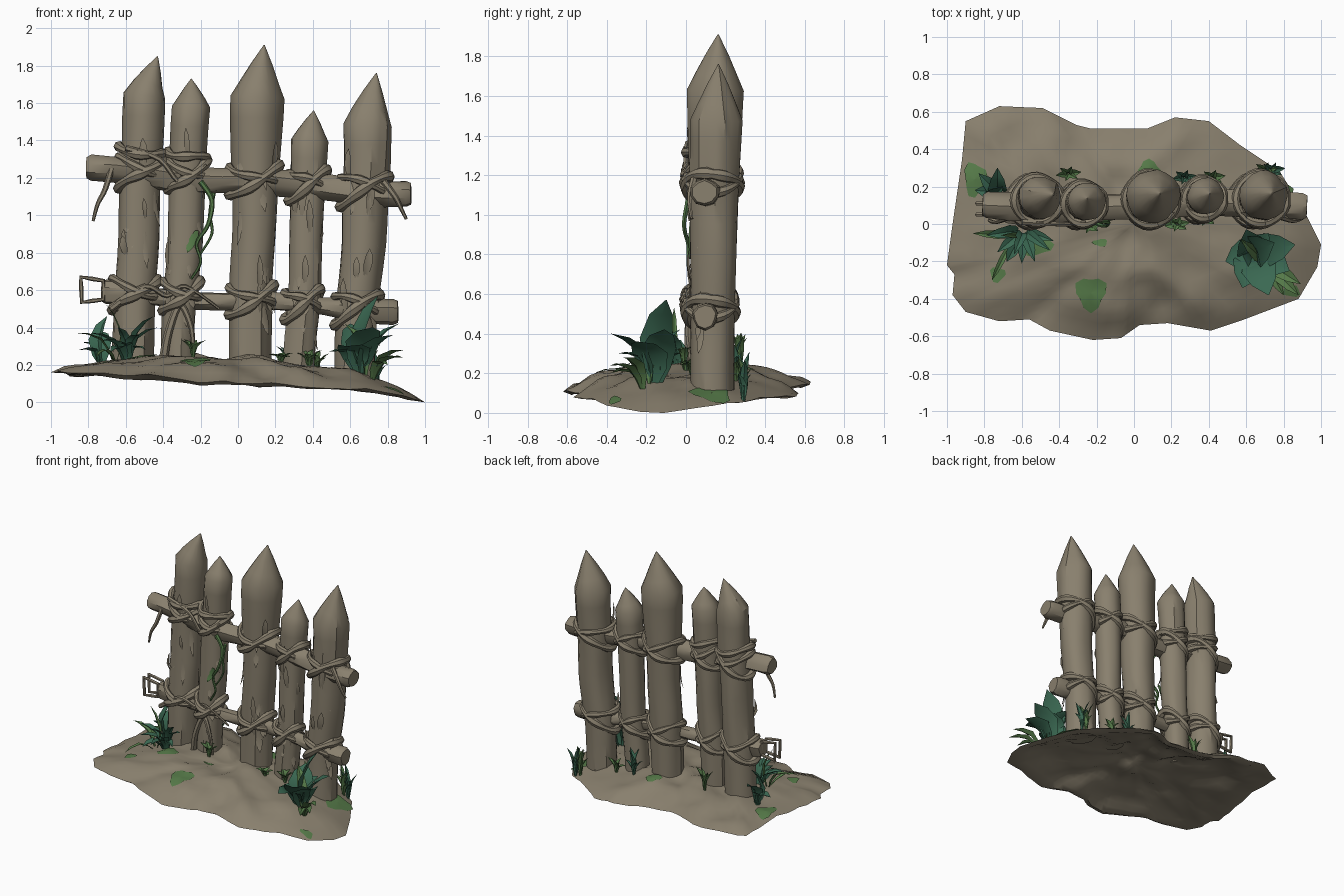
import bpy, bmesh, math, random
from mathutils import Vector, noise

if "Cube" in bpy.data.objects:
    bpy.data.objects.remove(bpy.data.objects["Cube"])

random.seed(4)
V = Vector


def material(name, rgb):
    m = bpy.data.materials.new(name)
    m.diffuse_color = (*rgb, 1)
    m.use_nodes = True
    m.node_tree.nodes["Principled BSDF"].inputs["Base Color"].default_value = m.diffuse_color
    return m


WOOD = material("weathered_brown", (0.25, 0.215, 0.155))
DARK = material("deep_green", (0.043, 0.14, 0.085))
LIGHT = material("moss_green", (0.092, 0.195, 0.066))


def finish(name, bm, mat, angle=35):
    bmesh.ops.recalc_face_normals(bm, faces=bm.faces)
    me = bpy.data.meshes.new(name)
    bm.to_mesh(me)
    bm.free()
    me.materials.append(mat)
    ob = bpy.data.objects.new(name, me)
    bpy.context.collection.objects.link(ob)
    bpy.ops.object.select_all(action='DESELECT')
    ob.select_set(True)
    bpy.context.view_layer.objects.active = ob
    bpy.ops.object.shade_smooth_by_angle(angle=math.radians(angle))
    return ob


def loft(name, pts, radii, sides, mat, closed=False, ref=V((0, 1, 0)), rough=0.0):
    """Sweep a round section along points."""
    bm, rings, n = bmesh.new(), [], len(pts)
    for i, p in enumerate(pts):
        a = pts[(i - 1) % n] if closed or i else p
        b = pts[(i + 1) % n] if closed or i < n - 1 else p
        t = (b - a).normalized()
        u = t.cross(ref).normalized()
        w = u.cross(t)
        ring = []
        for k in range(sides):
            ang = 2 * math.pi * k / sides
            d = u * math.cos(ang) + w * math.sin(ang)
            q = V((d.x * 2 + p.x * 3, d.y * 2 + p.y, p.z * 1.6 + d.z * 2))
            ring.append(bm.verts.new(p + d * (radii[i] * (1 + rough * noise.noise(q)))))
        rings.append(ring)
    for i in range(n if closed else n - 1):
        r0, r1 = rings[i], rings[(i + 1) % n]
        for k in range(sides):
            j = (k + 1) % sides
            bm.faces.new((r0[k], r0[j], r1[j], r1[k]))
    if not closed:
        bm.faces.new(rings[0])
        bm.faces.new(rings[-1])
    return finish(name, bm, mat)


def blade(bm, base, tip, width, bend=0.08, fold=0.25, side=None):
    """Pointed folded leaf from base to tip, arched upward."""
    base, tip = V(base), V(tip)
    d = tip - base
    s = (side or d.cross(V((0, 0, 1)))).normalized()
    up = s.cross(d).normalized()
    rows = []
    for t, w in ((0, .3), (.2, .75), (.5, 1), (.8, .7), (1, .03)):
        c = base + d * t + up * (bend * math.sin(math.pi * t))
        h = s * (width * w / 2)
        lift = up * (width * w * fold)
        rows.append([bm.verts.new(q) for q in (c - h + lift, c, c + h + lift)])
    for a, b in zip(rows, rows[1:]):
        for k in (0, 1):
            bm.faces.new((a[k], a[k + 1], b[k + 1], b[k]))


# Ground: thin domed shell with a ragged outline
OUT = [(-.90, .55), (-.72, .63), (-.49, .62), (-.31, .53), (-.23, .51), (.07, .51), (.22, .57),
       (.40, .55), (.57, .42), (.78, .28), (.91, .07), (1, -.11), (.98, -.23), (.88, -.40),
       (.59, -.51), (.41, -.57), (.18, -.53), (.03, -.54), (-.07, -.61), (-.22, -.62),
       (-.45, -.57), (-.56, -.51), (-.72, -.52), (-.90, -.47), (-.97, -.38), (-.96, -.27),
       (-1, -.22), (-.97, 0), (-.92, .34)]
RIM = []
for i, p in enumerate(OUT):
    q = OUT[(i + 1) % len(OUT)]
    RIM += [V(p).lerp(V(q), k / 3) for k in range(3)]
POLAR = sorted((math.atan2(p.y, p.x), p.length) for p in RIM)
POLAR = [(POLAR[-1][0] - 2 * math.pi, POLAR[-1][1])] + POLAR + [(POLAR[0][0] + 2 * math.pi, POLAR[0][1])]


def ground_z(x, y):
    a = math.atan2(y, x)
    rad = 1
    for (a0, r0), (a1, r1) in zip(POLAR, POLAR[1:]):
        if a0 <= a <= a1:
            rad = r0 + (r1 - r0) * (a - a0) / max(a1 - a0, 1e-6)
            break
    s = min(1, math.hypot(x, y) / rad)
    rim = .11 - .055 * x - .35 * max(0, x - .6) ** 2
    rim += .03 * noise.noise(V((x * 6, y * 6, 3))) * min(1, max(0, (.95 - x) * 3))
    bump = .03 * noise.noise(V((x * 4, y * 4, 0))) + .014 * noise.noise(V((x * 11, y * 11, 5)))
    return rim + (.125 + bump) * (1 - s ** 2.5)


bm = bmesh.new()
N, RINGS = len(RIM), 14
layers = []
for depth in (0, .035):
    grid = []
    for r in range(1, RINGS + 1):
        s = r / RINGS
        if r == RINGS and depth:
            grid.append(layers[0][-1])
            continue
        grid.append([bm.verts.new((p.x * s, p.y * s, max(0, ground_z(p.x * s, p.y * s) - depth))) for p in RIM])
    hub = bm.verts.new((0, 0, ground_z(0, 0) - depth))
    for k in range(N):
        j = (k + 1) % N
        bm.faces.new((hub, grid[0][k], grid[0][j]))
        for a, b in zip(grid, grid[1:]):
            bm.faces.new((a[k], b[k], b[j], a[j]))
    layers.append(grid)
finish("ground", bm, WOOD, 50)

# Moss patches draped on the ground
for n, (x, y, rx, ry) in enumerate([(-.23, -.37, .08, .09), (-.85, .24, .06, .09), (-.52, -.11, .08, .06),
                                    (.08, .29, .06, .05), (.84, -.36, .05, .03), (-.18, -.1, .04, .02),
                                    (.76, .13, .09, .1), (-.73, -.27, .04, .04)]):
    bm = bmesh.new()
    rows = []
    for s in (.01, .5, 1):
        row = []
        for k in range(12):
            a = math.pi * k / 6
            e = s * (1 + .2 * math.sin(3 * a + n))
            px, py = x + rx * e * math.cos(a), y + ry * e * math.sin(a)
            row.append(bm.verts.new((px, py, ground_z(px, py) + .006)))
        rows.append(row)
    for a, b in zip(rows, rows[1:]):
        for k in range(12):
            bm.faces.new((a[k], b[k], b[(k + 1) % 12], a[(k + 1) % 12]))
    finish(f"moss_patch_{n + 1}", bm, LIGHT, 60)

# Posts: base x, shoulder x, tip x, shoulder z, tip z, y, base radius, shoulder radius
POSTS = [(-.57, -.495, -.43, 1.64, 1.85, .145, .112, .112),
         (-.32, -.25, -.25, 1.58, 1.73, .125, .09, .1),
         (.065, .10, .14, 1.63, 1.91, .15, .108, .14),
         (.33, .385, .405, 1.40, 1.56, .15, .085, .096),
         (.62, .70, .74, 1.48, 1.76, .152, .11, .13)]


def post_at(p, z):
    t = max(0, (z - .2) / (p[3] - .2))
    return V((p[0] + (p[1] - p[0]) * t, p[5] - .02 * (1 - t), z)), p[6] + (p[7] - p[6]) * t ** 1.5


def rail_z(level, x):
    return (1.183 - .075 * x) if level else (.54 - .06 * x)


for n, p in enumerate(POSTS):
    pts, rad = [], []
    z0 = ground_z(p[0], p[5]) - .02
    for i in range(14):
        c, r = post_at(p, z0 + (p[3] - z0) * i / 13)
        pts.append(c + V((.012 * noise.noise(c * 3), 0, 0)))
        rad.append(r)
    top = pts[-1].copy()
    tip = V((p[2], p[5] + .012, p[4]))
    for t, k in ((.3, .73), (.65, .4), (.9, .13), (1, .02)):
        pts.append(top.lerp(tip, t))
        rad.append(p[7] * k)
    loft(f"post_{n + 1}", pts, rad, 18, WOOD, rough=.11)

    # Rope lashings where the post meets each rail
    for level in (0, 1):
        c, r = post_at(p, rail_z(level, p[0]))
        loops = [(.0, .08, .027), (.03, -.045, .022)]
        if level and n < 2:
            loops.append((.11, -.02, .024))
        for m, (dz, tilt, th) in enumerate(loops):
            ring = []
            for k in range(28):
                a = 2 * math.pi * k / 28
                wob = .014 * math.sin(2 * a + n + m)
                ring.append(V((c.x + (r + .008) * math.cos(a), c.y - .012 + (r + .01) * math.sin(a),
                               c.z + dz + tilt * math.cos(a) + wob)))
            loft(f"rope_{n + 1}_{level}_{m}", ring, [th * (1 + .2 * math.sin(k)) for k in range(28)], 7,
                 WOOD, True, V((0, 0, 1)))

    # Bark splinters on the weathered front
    bm = bmesh.new()
    for k in range(12):
        z = random.uniform(.4, p[3] - .25)
        c, r = post_at(p, z)
        a = random.uniform(-1.1, 1.1)
        out = V((math.sin(a), -math.cos(a), 0))
        base = c + out * (r - .002)
        end = base + out * .016 + V((random.uniform(-.02, .02), 0, random.choice((-1, 1)) * random.uniform(.1, .2)))
        blade(bm, base, end, random.uniform(.025, .05), .008, .1, V((math.cos(a), math.sin(a), 0)))
    finish(f"bark_splinters_{n + 1}", bm, WOOD)

# Rails
for name, level, x0, x1, r in (("upper_rail", 1, -.81, .925, .07), ("lower_rail", 0, -.73, .855, .064)):
    xs = [x0, x0 + .025] + [x0 + (x1 - x0) * k / 12 for k in range(1, 12)] + [x1 - .025, x1]
    pts = [V((x, .1 + .012 * math.sin(4 * x), rail_z(level, x) + .012 * math.sin(7 * x))) for x in xs]
    rad = [r * .8] + [r * (1 if level or abs(x) > .5 else .72) for x in xs[1:-1]] + [r * .85]
    loft(name, pts, rad, 10, WOOD, rough=.25)
# Hollow broken end of the lower rail
for n, y in enumerate((.05, .11)):
    corners = [(-.84, .67), (-.72, .65), (-.72, .55), (-.835, .535)]
    ring = [V((a[0], y, a[1])).lerp(V((b[0], y, b[1])), t)
            for a, b in zip(corners, corners[1:] + corners[:1]) for t in (0, .5)]
    loft(f"broken_rail_end_{n + 1}", ring, [.012] * 8, 6, WOOD, True)


def strand(name, pts, r, mat):
    fine = []
    pts = [V(p) for p in pts]
    for i in range(len(pts) - 1):
        a, b, c, d = pts[max(i - 1, 0)], pts[i], pts[i + 1], pts[min(i + 2, len(pts) - 1)]
        for k in range(5):
            t = k / 5
            fine.append(b + .5 * ((c - a) * t + (2 * a - 5 * b + 4 * c - d) * t * t + (3 * b - a - 3 * c + d) * t ** 3))
    fine.append(pts[-1])
    n = len(fine)
    loft(name, fine, [r * (1 - .6 * i / n) for i in range(n)], 6, mat)


# Dangling twigs and vines
strand("left_twig", [(-.67, .04, 1.27), (-.71, .02, 1.14), (-.75, .01, 1.06), (-.775, .02, .97)], .018, WOOD)
strand("right_twig", [(.78, .04, 1.18), (.84, .02, 1.1), (.87, .02, 1.04), (.9, .03, .98)], .018, WOOD)
strand("cross_vine", [(-.6, .01, 1.36), (-.42, .0, 1.3), (-.3, .0, 1.17), (-.17, .02, 1.27)], .017, WOOD)
strand("low_vine", [(-.68, .02, .5), (-.5, .0, .62), (-.38, .03, .57), (-.28, .0, .62), (-.1, .03, .5)], .017, WOOD)
strand("post_root", [(-.4, .03, .22), (-.37, .01, .38), (-.31, .02, .52), (-.25, .01, .4), (-.24, .03, .24)], .025, WOOD)
strand("green_vine", [(-.2, .02, 1.18), (-.14, .01, 1.08), (-.16, -.01, .95), (-.22, .01, .85), (-.2, .01, .75), (-.25, .02, .66)], .015, LIGHT)
strand("green_vine_side", [(-.13, .03, 1.12), (-.15, .03, 1.0), (-.14, .02, .9), (-.21, .02, .78)], .012, LIGHT)
bm = bmesh.new()
blade(bm, (-.22, .015, .92), (-.27, .01, .8), .05, .01, .1, V((1, 0, 0)))
finish("vine_leaf", bm, LIGHT)


def tuft(name, x, y, tips, width, mat, bend=.05, fold=.25):
    bm = bmesh.new()
    for t in tips:
        bx, by = x + (t[0] - x) * .15, y + (t[1] - y) * .15
        blade(bm, (bx, by, ground_z(bx, by) - .005), t, width * random.uniform(.8, 1.2), bend, fold)
    finish(name, bm, mat)


# Plants
tuft("left_grass", -.59, -.03, [(-.79, -.06, .37), (-.73, -.15, .33), (-.68, -.2, .27), (-.6, -.21, .31),
     (-.53, -.2, .36), (-.45, -.14, .46), (-.43, -.09, .4), (-.49, -.1, .28), (-.64, -.16, .4)], .065, DARK)
tuft("left_light_grass", -.64, -.06, [(-.76, -.3, .24), (-.71, -.06, .53), (-.86, -.05, .37)], .04, LIGHT)
tuft("left_back_plant", -.73, .17, [(-.83, .27, .32), (-.73, .3, .38), (-.7, .2, .46), (-.85, .18, .28)], .09, DARK)
tuft("right_broad_leaves", .64, -.15, [(.86, -.11, .42), (.83, -.25, .36), (.72, -.38, .4), (.58, -.34, .3),
     (.49, -.2, .27), (.75, -.1, .57), (.6, -.03, .42), (.72, -.05, .36)], .17, DARK, .05, .12)
tuft("right_light_leaves", .7, -.2, [(.88, -.38, .24), (.8, -.38, .2), (.89, -.32, .28), (.57, -.08, .42)], .07, LIGHT)
for n, (x, y, h, mat) in enumerate([(.7, .29, .2, LIGHT), (.27, .25, .17, DARK), (-.35, .27, .14, LIGHT), (.42, .25, .1, LIGHT),
                                    (-.24, -.01, .08, LIGHT), (.38, .03, .1, LIGHT), (.74, .29, .22, DARK), (.23, .0, .05, LIGHT)]):
    tips = [(x + .07 * math.cos(a), y + .04 * math.sin(a), ground_z(x, y) + h * random.uniform(.6, 1.2))
            for a in (0.2, 1.3, 2.3, 3.4, 4.5, 5.5)]
    tuft(f"small_tuft_{n + 1}", x, y, tips, .04, mat, .02)
